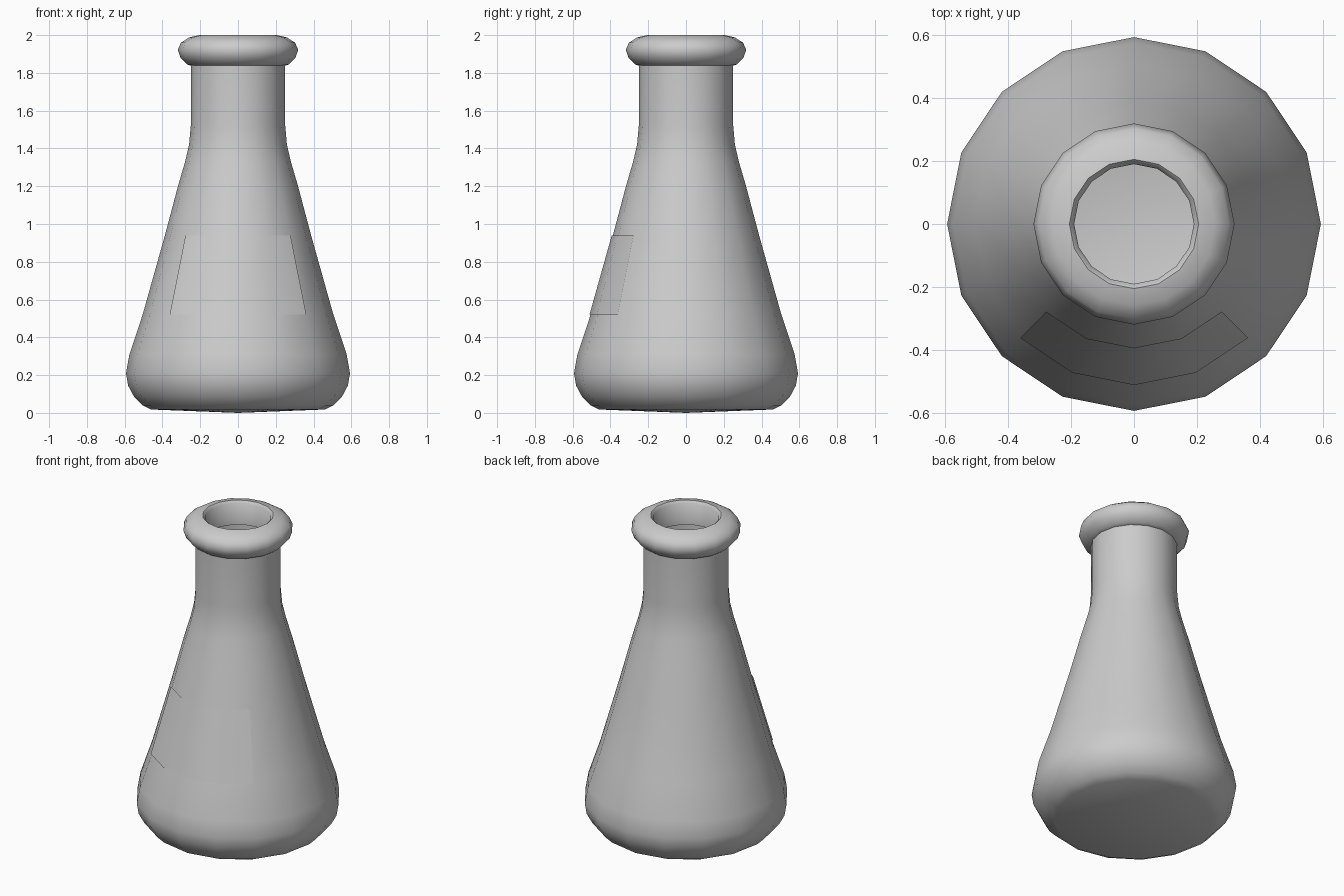
import bpy, bmesh, math

if "Cube" in bpy.data.objects:
    bpy.data.objects.remove(bpy.data.objects["Cube"])

N = 16  # sides around the axis


def lathe(name, profile, start=0, steps=N, sharp=40):
    """Revolve (radius, height) points; a zero radius becomes a pole."""
    full = steps == N
    bm = bmesh.new()
    rings = []
    for r, z in profile:
        if r == 0:
            rings.append([bm.verts.new((0, 0, z))])
            continue
        angles = [start + i * math.tau / N for i in range(steps if full else steps + 1)]
        rings.append([bm.verts.new((r * math.cos(a), r * math.sin(a), z)) for a in angles])
    for lo, hi in zip(rings, rings[1:]):
        for i in range(steps):
            quad = []
            for ring, k in ((lo, i), (lo, i + 1), (hi, i + 1), (hi, i)):
                v = ring[k % len(ring)]
                if v not in quad:
                    quad.append(v)
            bm.faces.new(quad)
    mesh = bpy.data.meshes.new(name)
    bm.to_mesh(mesh)
    bm.free()
    ob = bpy.data.objects.new(name, mesh)
    bpy.context.collection.objects.link(ob)
    bpy.ops.object.select_all(action='DESELECT')
    ob.select_set(True)
    bpy.context.view_layer.objects.active = ob
    bpy.ops.object.shade_smooth_by_angle(angle=math.radians(sharp))
    return ob


# Flask: outer wall from the base to the neck, then the inner wall back down
outer = [(0, 0.0), (0.46, 0.018), (0.505, 0.04), (0.55, 0.085), (0.582, 0.145),
         (0.593, 0.21), (0.575, 0.31), (0.505, 0.52), (0.387, 0.94), (0.318, 1.2),
         (0.28, 1.33), (0.259, 1.42), (0.25, 1.52), (0.25, 1.86)]
inner = [(0.232, 1.86), (0.232, 1.52), (0.25, 1.38), (0.30, 1.2), (0.369, 0.94),
         (0.487, 0.52), (0.57, 0.22), (0.53, 0.1), (0.45, 0.04), (0, 0.04)]
lathe("flask_body", outer + inner)

# Rounded lip, a closed ring around the mouth
lathe("flask_lip", [(0.19, 1.85), (0.235, 1.833), (0.27, 1.845), (0.304, 1.88),
                    (0.319, 1.922), (0.302, 1.96), (0.258, 1.988), (0.205, 2.0),
                    (0.19, 1.985), (0.19, 1.85)], sharp=50)

# Thin label curved over the front quarter
lathe("front_label", [(0.511, 0.52), (0.393, 0.94)], start=-0.75 * math.pi, steps=4)
